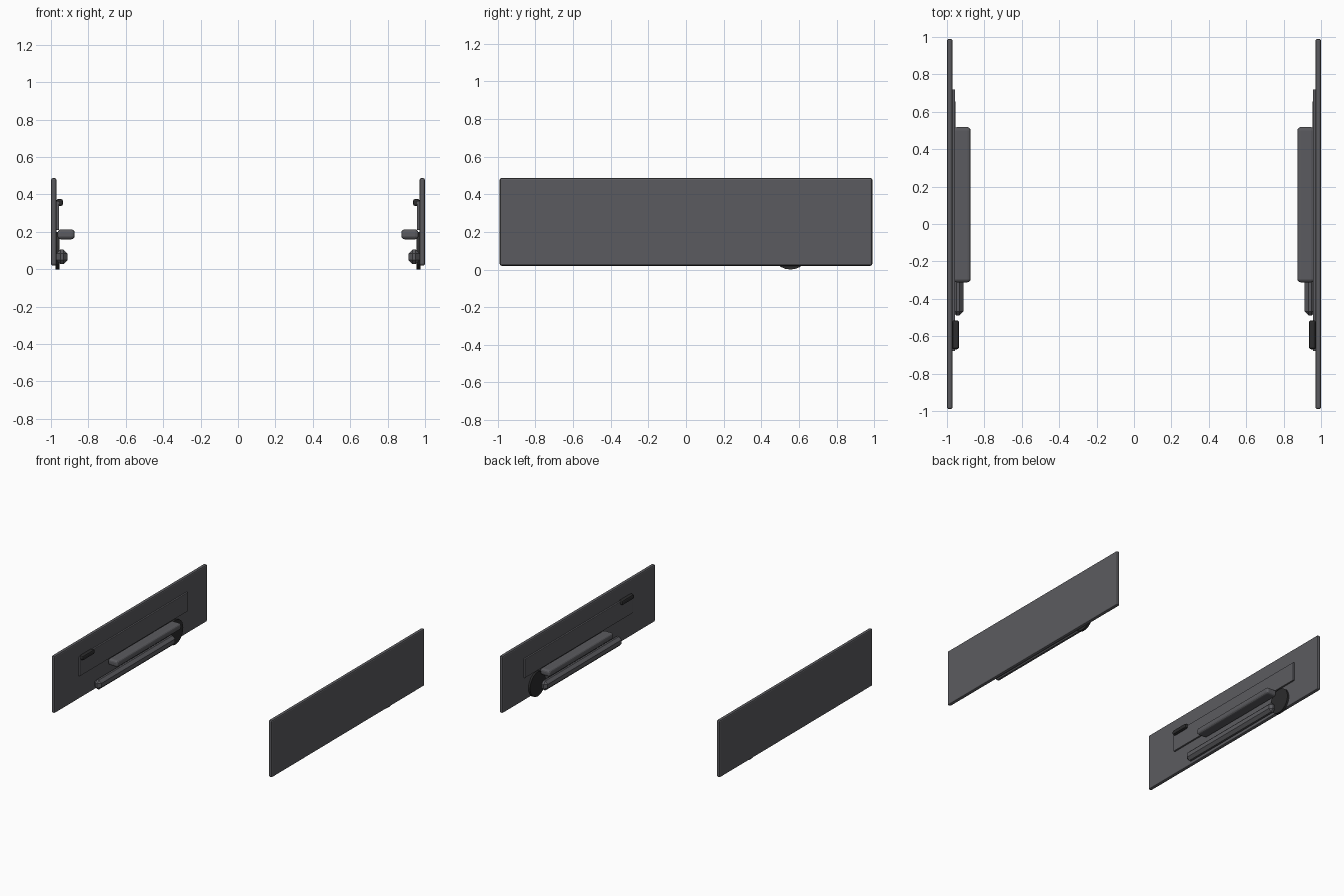
import bpy, bmesh, math
from mathutils import Matrix

cube = bpy.data.objects.get("Cube")
if cube:
    bpy.data.objects.remove(cube, do_unlink=True)


def material(name, color):
    mat = bpy.data.materials.new(name)
    mat.use_nodes = True
    mat.diffuse_color = (*color, 1)
    mat.node_tree.nodes["Principled BSDF"].inputs["Base Color"].default_value = (*color, 1)
    return mat


trim = material("charcoal trim", (0.105, 0.105, 0.115))
dark = material("black plastic", (0.025, 0.025, 0.026))


def finish(name, bm, mat, bevel, segments):
    mesh = bpy.data.meshes.new(name)
    bm.to_mesh(mesh)
    bm.free()
    mesh.materials.append(mat)
    obj = bpy.data.objects.new(name, mesh)
    bpy.context.collection.objects.link(obj)
    if bevel:
        mod = obj.modifiers.new("rounded edges", "BEVEL")
        mod.width = bevel
        mod.segments = segments
    return obj


def box(name, xs, ys, zs, mat, bevel=0, segments=2):
    """Box given by its extents along each axis."""
    bm = bmesh.new()
    spans = (xs, ys, zs)
    size = [b - a for a, b in spans]
    mid = [(a + b) / 2 for a, b in spans]
    bmesh.ops.create_cube(bm, size=1, matrix=Matrix.Translation(mid) @ Matrix.Diagonal((*size, 1)))
    return finish(name, bm, mat, bevel, segments)


def disc(name, xs, y, z, radius, mat):
    """Flat cylinder facing along x."""
    bm = bmesh.new()
    place = Matrix.Translation((sum(xs) / 2, y, z)) @ Matrix.Rotation(math.pi / 2, 4, "Y")
    bmesh.ops.create_cone(bm, cap_ends=True, segments=24, radius1=radius, radius2=radius,
                          depth=xs[1] - xs[0], matrix=place)
    return finish(name, bm, mat, 0, 1)


# Right door card, with its inner face towards +x
parts = [
    box("door_panel", (-1, -0.97), (-0.99, 0.99), (0.02, 0.487), trim, 0.01),
    box("door_insert", (-0.98, -0.957), (-0.68, 0.72), (0.21, 0.365), trim, 0.004),
    box("armrest", (-0.965, -0.873), (-0.312, 0.518), (0.16, 0.213), trim, 0.018, 3),
    box("lower_pocket", (-0.972, -0.912), (-0.49, 0.51), (0.027, 0.105), trim, 0.022, 1),
    box("door_handle", (-0.972, -0.935), (-0.67, -0.515), (0.338, 0.376), dark, 0.012, 2),
    disc("speaker", (-0.975, -0.955), 0.555, 0.1, 0.1, dark),
]

# Left door card as a mirror image
for part in parts:
    mod = part.modifiers.new("opposite side", "MIRROR")
    mod.use_axis[0] = True
    mod.use_mirror_merge = False
